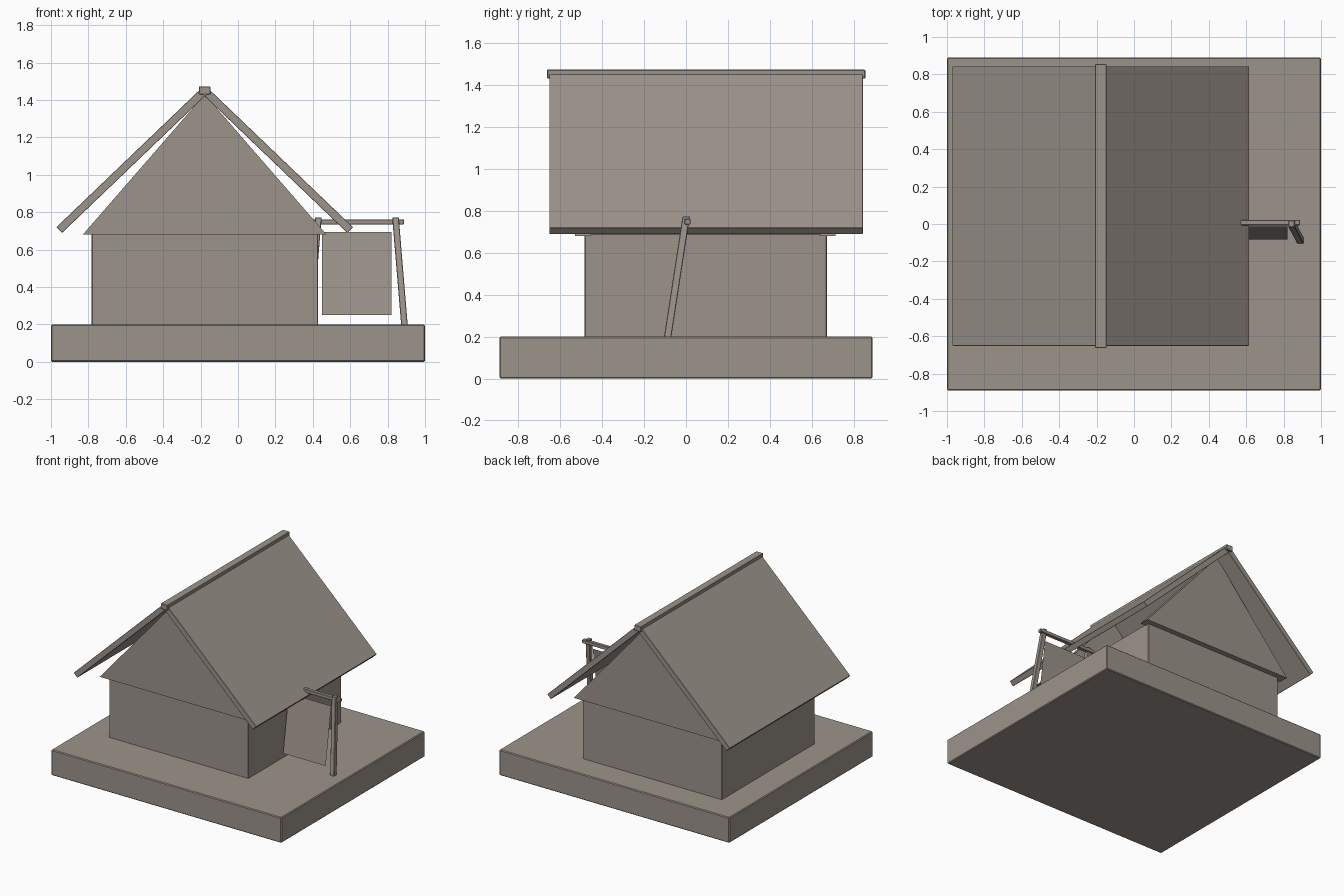
import bpy, bmesh
from mathutils import Vector

if "Cube" in bpy.data.objects:
    bpy.data.objects.remove(bpy.data.objects["Cube"], do_unlink=True)

stone = bpy.data.materials.new("warm grey")
stone.use_nodes = True
COLOUR = (0.335, 0.295, 0.26, 1)
stone.diffuse_color = COLOUR
stone.node_tree.nodes["Principled BSDF"].inputs["Base Color"].default_value = COLOUR

RIDGE_X = -0.178


def finish(name, bm, bevel=0):
    bmesh.ops.recalc_face_normals(bm, faces=bm.faces)
    mesh = bpy.data.meshes.new(name)
    bm.to_mesh(mesh)
    bm.free()
    mesh.materials.append(stone)
    obj = bpy.data.objects.new(name, mesh)
    bpy.context.collection.objects.link(obj)
    if bevel:
        mod = obj.modifiers.new("soft_edge", "BEVEL")
        mod.width = bevel
        mod.segments = 1
    return obj


def prism(name, profile, y0, y1, bevel=0):
    """Extrude an x-z profile from y0 to y1."""
    bm = bmesh.new()
    face = bm.faces.new([bm.verts.new((x, y0, z)) for x, z in profile])
    new = bmesh.ops.extrude_face_region(bm, geom=[face])["geom"]
    verts = [v for v in new if isinstance(v, bmesh.types.BMVert)]
    bmesh.ops.translate(bm, verts=verts, vec=(0, y1 - y0, 0))
    return finish(name, bm, bevel)


def box(name, x0, x1, y0, y1, z0, z1, bevel=0):
    return prism(name, [(x0, z0), (x1, z0), (x1, z1), (x0, z1)], y0, y1, bevel)


def leaning_post(name, foot, top, size):
    """Square post whose horizontal section slides from foot to top."""
    bm = bmesh.new()
    bmesh.ops.create_cube(bm, size=1)
    for v in bm.verts:
        end = Vector(top if v.co.z > 0 else foot)
        v.co = end + Vector((v.co.x * size, v.co.y * size, 0))
    return finish(name, bm, 0.003)


# Ground slab and house body
box("ground_slab", -1, 1, -0.89, 0.89, 0, 0.2, 0.006)
box("house_walls", -0.782, 0.428, -0.483, 0.672, 0.19, 0.69, 0.004)

# Gable panels at both ends
for name, y0, y1 in (("front_gable", -0.53, -0.452), ("back_gable", 0.638, 0.714)):
    prism(name, [(RIDGE_X - 0.652, 0.68), (RIDGE_X + 0.652, 0.68), (RIDGE_X, 1.43)], y0, y1)

# Two roof slabs, with square-cut ends, mirrored about the ridge
section = [(0, 1.42), (0.03, 1.451), (0.793, 0.72), (0.763, 0.689)]
for name, side in (("left_roof", 1), ("right_roof", -1)):
    prism(name, [(RIDGE_X + side * x, z) for x, z in section], -0.652, 0.843, 0.002)

# Ridge beam
box("ridge_beam", RIDGE_X - 0.03, RIDGE_X + 0.03, -0.662, 0.855, 1.43, 1.473, 0.003)

# Side frame: splayed posts, crossbar and hanging panel
MID_X = 0.636
for name, side in (("outer_post", 1), ("inner_post", -1)):
    leaning_post(name, (MID_X + side * 0.254, -0.088, 0.195),
                 (MID_X + side * 0.206, 0.001, 0.773), 0.035)
box("crossbar", 0.384, 0.888, -0.007, 0.022, 0.735, 0.762, 0.003)

bm = bmesh.new()
bm.faces.new([bm.verts.new(p) for p in (
    (0.45, -0.083, 0.25), (0.82, -0.083, 0.25),
    (0.82, -0.014, 0.695), (0.45, -0.014, 0.695))])
finish("hanging_panel", bm)
